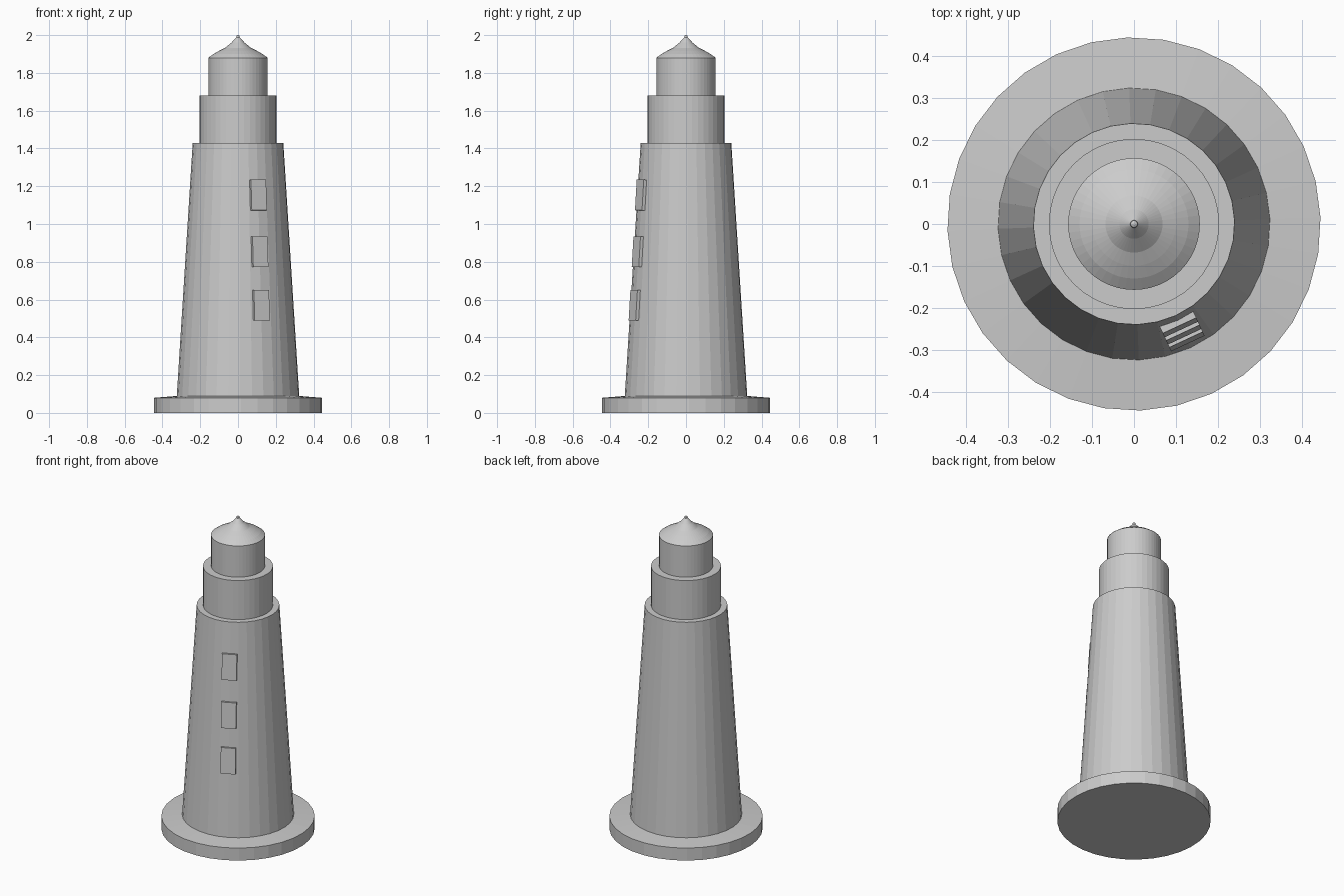
import bpy, bmesh, math
from mathutils import Matrix, Vector

cube = bpy.data.objects.get("Cube")
if cube:
    bpy.data.objects.remove(cube, do_unlink=True)

# Single stone colour
stone = bpy.data.materials.new("stone_grey")
stone.use_nodes = True
GREY = (0.6, 0.6, 0.6, 1.0)
stone.diffuse_color = GREY
stone.node_tree.nodes["Principled BSDF"].inputs["Base Color"].default_value = GREY


def finish(name, bm):
    bmesh.ops.recalc_face_normals(bm, faces=bm.faces)
    mesh = bpy.data.meshes.new(name)
    bm.to_mesh(mesh)
    bm.free()
    mesh.materials.append(stone)
    obj = bpy.data.objects.new(name, mesh)
    bpy.context.collection.objects.link(obj)
    return obj


def turned(name, profile, sides, turn=0.0):
    """Closed, flat-faced solid of revolution from (radius, height) points."""
    bm = bmesh.new()
    rings = []
    for r, z in profile:
        rings.append([bm.verts.new((r * math.sin(a), -r * math.cos(a), z))
                      for a in (turn + math.tau * i / sides for i in range(sides))])
    for low, high in zip(rings, rings[1:]):
        for i in range(sides):
            j = (i + 1) % sides
            bm.faces.new((low[i], low[j], high[j], high[i]))
    bm.faces.new(rings[0])
    bm.faces.new(rings[-1])
    return finish(name, bm)


# Base and stacked drums
BOTTOM_R, TOP_R, BOTTOM_Z, TOP_Z = 0.325, 0.24, 0.09, 1.43
turned("base", [(0.445, 0), (0.445, 0.08), (0.32, 0.09)], 32, math.radians(2))
turned("tower", [(BOTTOM_R, BOTTOM_Z - 0.01), (TOP_R, TOP_Z)], 32, math.radians(2))
turned("gallery", [(0.203, TOP_Z - 0.01), (0.203, 1.68)], 40)
turned("lantern", [(0.156, 1.67), (0.156, 1.88)], 48)

# Pointed roof with a flared curve and small tip
turned("roof", [(0.157, 1.88), (0.13, 1.9), (0.1, 1.917), (0.068, 1.933),
                (0.035, 1.96), (0.009, 1.988), (0.008, 1.997), (0.002, 2.0)], 48)

# Raised window panels leaning with the wall
AZIMUTH = math.radians(25)
slope = (BOTTOM_R - TOP_R) / (TOP_Z - BOTTOM_Z)
lean = math.atan(slope)
for label, z in (("lower", 0.57), ("middle", 0.853), ("upper", 1.153)):
    wall = BOTTOM_R - slope * (z - BOTTOM_Z)
    bm = bmesh.new()
    place = (Matrix.Rotation(AZIMUTH, 4, 'Z')
             @ Matrix.Translation(Vector((-0.004, -wall, z)))
             @ Matrix.Rotation(-lean, 4, 'X')
             @ Matrix.Diagonal((0.088, 0.026, 0.162, 1)))
    bmesh.ops.create_cube(bm, size=1, matrix=place)
    finish(label + "_window", bm)
